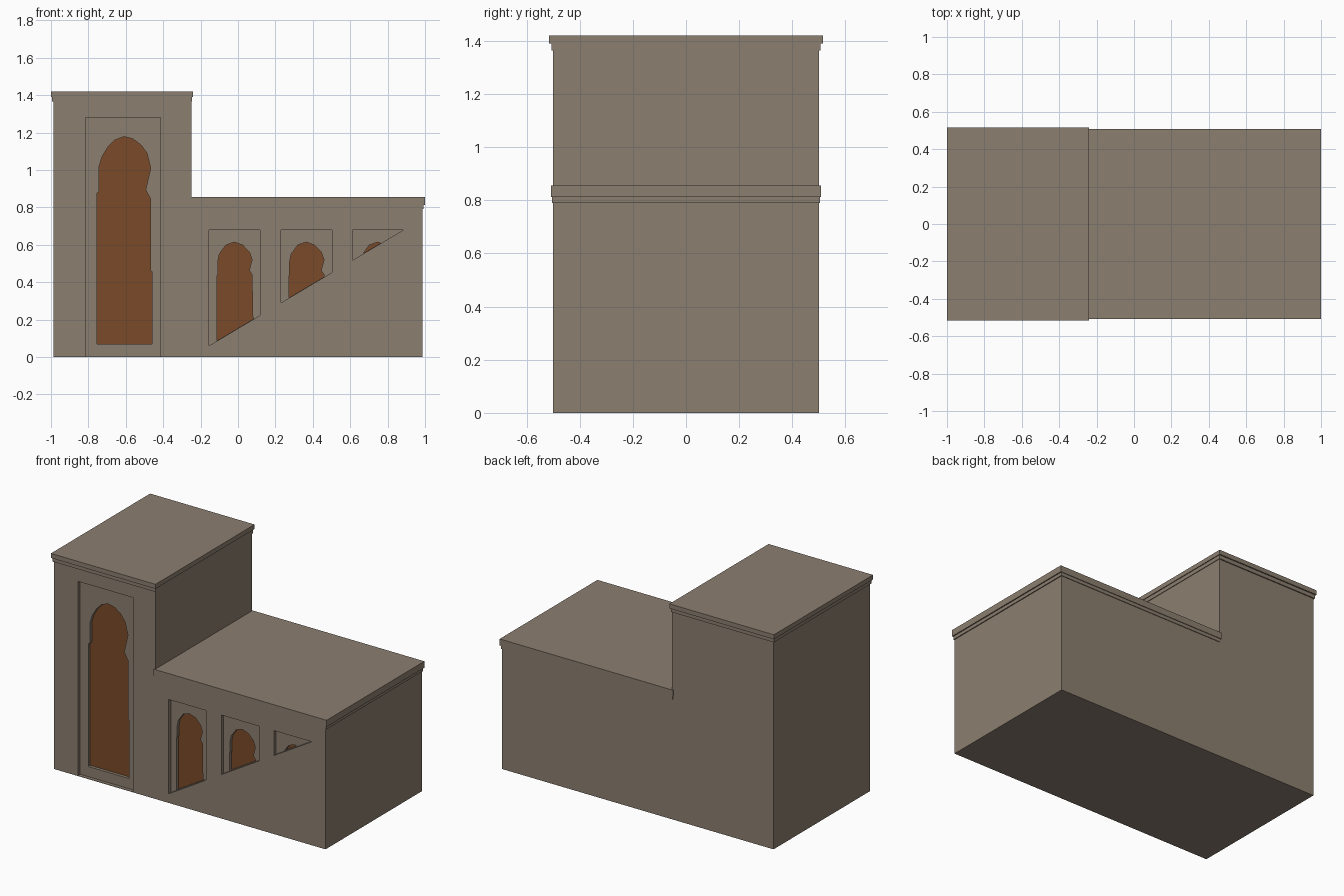
import bpy, bmesh

if "Cube" in bpy.data.objects:
    bpy.data.objects.remove(bpy.data.objects["Cube"])


def material(name, rgb):
    m = bpy.data.materials.new(name)
    m.diffuse_color = (*rgb, 1)
    m.use_nodes = True
    m.node_tree.nodes["Principled BSDF"].inputs["Base Color"].default_value = m.diffuse_color
    return m


STONE = material("stone", (0.26, 0.21, 0.162))
WOOD = material("brown_wood", (0.195, 0.068, 0.022))


def prism(name, profile, y0, y1):
    """Extrude an (x, z) outline from y0 to y1."""
    bm = bmesh.new()
    face = bm.faces.new([bm.verts.new((x, y0, z)) for x, z in profile])
    ext = bmesh.ops.extrude_face_region(bm, geom=[face])
    bmesh.ops.translate(bm, vec=(0, y1 - y0, 0),
                        verts=[v for v in ext["geom"] if isinstance(v, bmesh.types.BMVert)])
    bmesh.ops.recalc_face_normals(bm, faces=bm.faces)
    me = bpy.data.meshes.new(name)
    bm.to_mesh(me)
    bm.free()
    ob = bpy.data.objects.new(name, me)
    bpy.context.collection.objects.link(ob)
    me.materials.append(STONE)
    return ob


def rect(x0, x1, z0, z1):
    return [(x0, z0), (x1, z0), (x1, z1), (x0, z1)]


def clip_above(poly, offset):
    """Keep the part of an outline above the sloping stair line."""
    def h(p):
        return p[1] - (0.06 + offset + 0.596 * (p[0] + 0.155))
    out = []
    for a, b in zip(poly, poly[1:] + poly[:1]):
        ha, hb = h(a), h(b)
        if ha >= 0:
            out.append(a)
        if (ha >= 0) != (hb >= 0):
            t = ha / (ha - hb)
            out.append((a[0] + t * (b[0] - a[0]), a[1] + t * (b[1] - a[1])))
    return out


def carve(target, profile, depth_y):
    """Cut an outline into the front wall down to depth_y."""
    cutter = prism("cutter", profile, -0.7, depth_y)
    cutter.hide_render = True
    mod = target.modifiers.new("cut", "BOOLEAN")
    mod.object = cutter
    mod.operation = "DIFFERENCE"
    mod.solver = "EXACT"
    bpy.context.view_layer.objects.active = target
    bpy.ops.object.modifier_apply(modifier=mod.name)
    bpy.data.objects.remove(cutter)


# L-shaped building: tall tower on the left, low wing on the right
walls = prism("walls", [(-0.987, 0), (0.987, 0), (0.987, 0.845), (-0.249, 0.845),
                        (-0.249, 1.41), (-0.987, 1.41)], -0.5, 0.5)

# Outlines of the keyhole arches
TALL = [(-0.755, 0.07), (-0.46, 0.07), (-0.46, 0.455), (-0.467, 0.46), (-0.467, 0.845),
        (-0.494, 0.893), (-0.467, 1.01), (-0.487, 1.09), (-0.519, 1.134), (-0.562, 1.166),
        (-0.61, 1.178), (-0.658, 1.16), (-0.695, 1.123), (-0.727, 1.07), (-0.743, 1.016),
        (-0.743, 0.882), (-0.755, 0.877)]
SMALL = [(0.043, 0), (0.24, 0), (0.24, 0.2), (0.233, 0.22), (0.23, 0.44), (0.215, 0.463),
         (0.23, 0.52), (0.216, 0.56), (0.18, 0.598), (0.135, 0.614), (0.09, 0.598),
         (0.055, 0.55), (0.047, 0.51), (0.047, 0.44), (0.043, 0.435)]

# Recessed panels, then deeper arches inside them
carve(walls, rect(-0.815, -0.415, 0.003, 1.28), -0.477)
carve(walls, TALL, -0.457)
for x in (-0.155, 0.2295, 0.612):
    carve(walls, clip_above(rect(x, x + 0.273, 0, 0.68), 0), -0.477)
    carve(walls, clip_above([(x + px, z) for px, z in SMALL], 0.002), -0.457)

# Wooden infill: the deepest front-facing faces
walls.data.materials.clear()
walls.data.materials.append(STONE)
walls.data.materials.append(WOOD)
for f in walls.data.polygons:
    f.material_index = int(f.normal.y < -0.9 and abs(f.center.y + 0.457) < 0.004)

# Stepped cornices: (name, x0, x1, z0, z1, half depth)
for name, x0, x1, z0, z1, d in (
        ("tower_cornice", -1.0, -0.24, 1.39, 1.42, 0.515),
        ("tower_cornice_trim", -0.994, -0.245, 1.365, 1.395, 0.507),
        ("wing_cornice", -0.26, 1.0, 0.812, 0.855, 0.508),
        ("wing_cornice_trim", -0.255, 0.993, 0.79, 0.82, 0.504)):
    prism(name, rect(x0, x1, z0, z1), -d, d)
